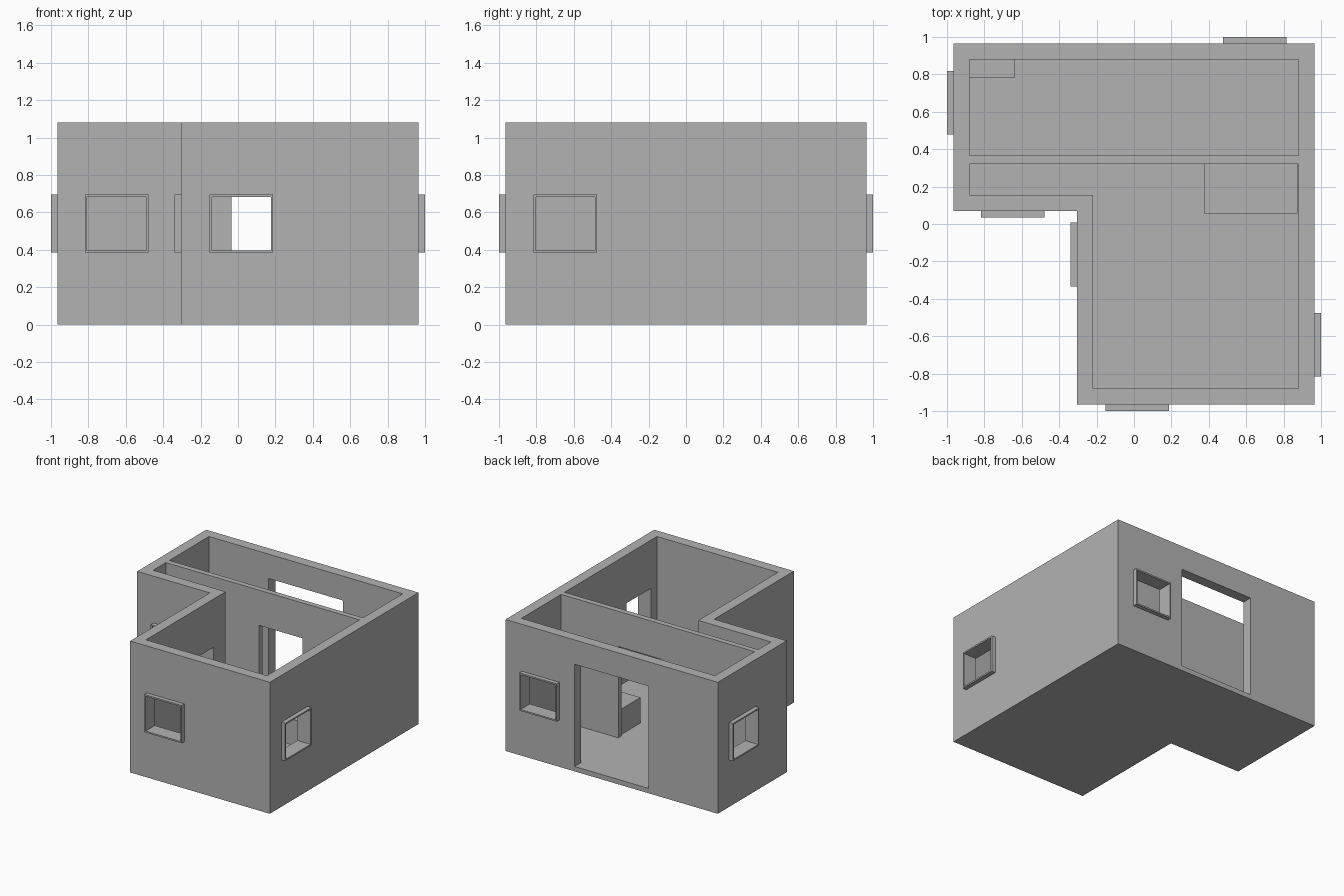
import bpy
import bmesh

if "Cube" in bpy.data.objects:
    bpy.data.objects.remove(bpy.data.objects["Cube"], do_unlink=True)

HEIGHT, FLOOR, OUT, IN = 1.08, 0.04, 0.965, 0.88

grey = bpy.data.materials.new("plain_grey")
grey.use_nodes = True
grey.diffuse_color = (0.45, 0.45, 0.45, 1)
grey.node_tree.nodes["Principled BSDF"].inputs["Base Color"].default_value = (0.45, 0.45, 0.45, 1)


def prism(name, outline, z0, z1):
    """Extrude a flat outline from z0 to z1."""
    bm = bmesh.new()
    face = bm.faces.new([bm.verts.new((x, y, z0)) for x, y in outline])
    top = bmesh.ops.extrude_face_region(bm, geom=[face])
    verts = [v for v in top["geom"] if isinstance(v, bmesh.types.BMVert)]
    bmesh.ops.translate(bm, verts=verts, vec=(0, 0, z1 - z0))
    bmesh.ops.recalc_face_normals(bm, faces=bm.faces)
    mesh = bpy.data.meshes.new(name)
    bm.to_mesh(mesh)
    bm.free()
    mesh.materials.append(grey)
    obj = bpy.data.objects.new(name, mesh)
    bpy.context.collection.objects.link(obj)
    return obj


def box(name, x0, x1, y0, y1, z0, z1):
    return prism(name, [(x0, y0), (x1, y0), (x1, y1), (x0, y1)], z0, z1)


def cut(obj, cutter):
    """Subtract the cutter, bake the result and remove the cutter."""
    mod = obj.modifiers.new("cut", "BOOLEAN")
    mod.operation, mod.solver, mod.object = "DIFFERENCE", "EXACT", cutter
    cutter.hide_render = True
    graph = bpy.context.evaluated_depsgraph_get()
    baked = bpy.data.meshes.new_from_object(obj.evaluated_get(graph))
    obj.modifiers.clear()
    obj.data = baked
    bpy.data.objects.remove(cutter, do_unlink=True)


def l_shape(r, nx, ny):
    return [(nx, -r), (r, -r), (r, r), (-r, r), (-r, ny), (nx, ny)]


# Outer shell with floor
walls = prism("walls", l_shape(OUT, -0.305, 0.07), 0, HEIGHT)
cut(walls, prism("room_cutter", l_shape(IN, -0.22, 0.155), FLOOR, HEIGHT + 0.1))

# Back doorway
cut(walls, box("door_cutter", -0.337, 0.337, 0.8, 1.1, FLOOR, 0.88))

# Windows: name, axis the wall faces, wall position, outward sign, middle along wall
WINDOWS = [
    ("front_window", "y", -OUT, -1, 0.018),
    ("wing_front_window", "y", 0.07, -1, -0.648),
    ("back_window", "y", OUT, 1, 0.645),
    ("inner_corner_window", "x", -0.305, -1, -0.163),
    ("wing_side_window", "x", -OUT, -1, 0.648),
    ("long_side_window", "x", OUT, 1, -0.645),
]


def wall_box(name, axis, middle, half, d0, d1, z0, z1):
    across = (middle - half, middle + half)
    depth = (min(d0, d1), max(d0, d1))
    spans = across + depth if axis == "y" else depth + across
    return box(name, *spans, z0, z1)


for name, axis, wall, sign, middle in WINDOWS:
    inner = (axis, middle, 0.158, wall - sign * 0.13, wall + sign * 0.1, 0.397, 0.683)
    cut(walls, wall_box("hole_cutter", *inner))
    frame = wall_box(name + "_frame", axis, middle, 0.17, wall, wall + sign * 0.035, 0.385, 0.695)
    cut(frame, wall_box("frame_cutter", *inner))

# Partition with its doorway
partition = box("partition", -IN, IN, 0.32, 0.365, FLOOR, HEIGHT)
cut(partition, box("partition_cutter", -0.035, 0.36, 0.2, 0.5, FLOOR - 0.1, 0.79))

# Furniture blocks
box("low_bench", 0.375, 0.875, 0.055, 0.32, FLOOR, 0.25)
box("small_cabinet", -IN, -0.64, 0.78, IN, FLOOR, 0.35)
